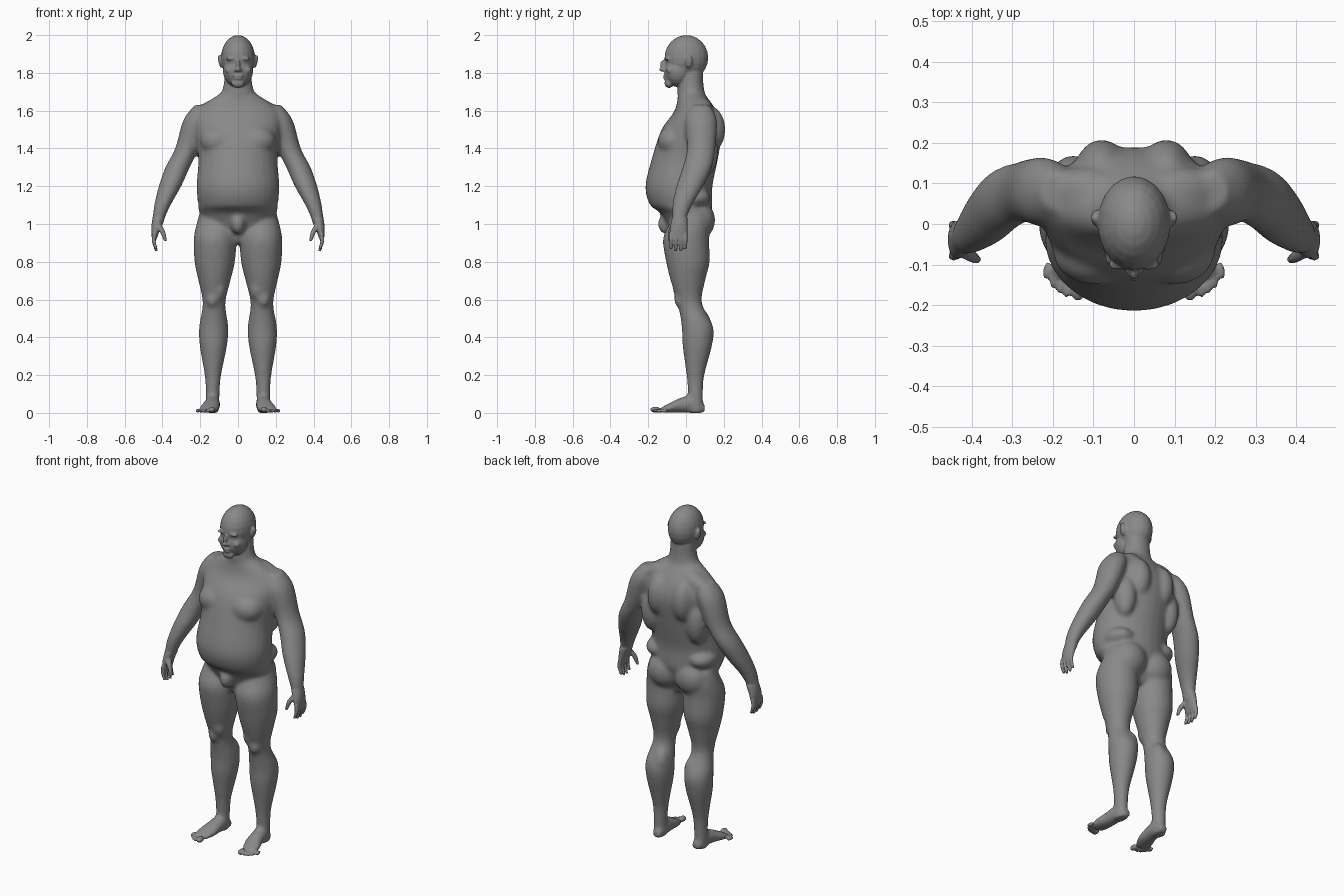
import bpy, bmesh, math
from mathutils import Vector, Matrix

cube = bpy.data.objects.get("Cube")
if cube:
    bpy.data.objects.remove(cube, do_unlink=True)

skin = bpy.data.materials.new("skin_grey")
skin.use_nodes = True
tone = (.25, .25, .25, 1)
skin.diffuse_color = tone
skin.node_tree.nodes["Principled BSDF"].inputs["Base Color"].default_value = tone

SIDES = (1, -1)
X, Y, Z = Matrix.Identity(3)

# One unit ball, copied for every rounded bulge
sphere = bmesh.new()
bmesh.ops.create_uvsphere(sphere, u_segments=20, v_segments=12, radius=1)
ball = bpy.data.meshes.new("ball")
sphere.to_mesh(ball)
sphere.free()


def spline(rows, steps=4):
    """Smoothly interpolate between rows of numbers."""
    result = []
    for i in range(len(rows) - 1):
        before, start = rows[max(i - 1, 0)], rows[i]
        end, after = rows[i + 1], rows[min(i + 2, len(rows) - 1)]
        for k in range(steps):
            t = k / steps
            # Hermite weights with central-difference tangents
            blend = t * t * (3 - 2 * t)
            leave, arrive = t * (1 - t) ** 2 / 2, t * t * (t - 1) / 2
            result.append([q + (r - q) * blend + (r - p) * leave + (s - q) * arrive
                           for p, q, r, s in zip(before, start, end, after)])
    return result + [rows[-1]]


def loft(target, rows, side=1, second_axis=Y, count=28):
    """Skin oval rings: x, y, z, radius along X, radius along the second axis."""
    rings = []
    for x, y, z, width, depth in spline(rows):
        ring = []
        for k in range(count):
            angle = math.tau * k / count
            point = Vector((x, y, z)) + X * width * math.cos(angle) + second_axis * depth * math.sin(angle)
            ring.append(target.verts.new((point.x * side, point.y, point.z)))
        rings.append(ring)
    for lower, upper in zip(rings, rings[1:]):
        for k in range(count):
            target.faces.new((lower[k - 1], lower[k], upper[k], upper[k - 1]))
    target.faces.new(rings[0])
    target.faces.new(rings[-1])


def blob(target, place, size, side=1, turn=0, axis="Y"):
    """Add an ellipsoid, optionally turned about one axis."""
    matrix = Matrix.Translation(place) @ Matrix.Rotation(turn, 4, axis) @ Matrix.Diagonal((*size, 1))
    mirror = Matrix.Diagonal((side, 1, 1, 1))
    shape = ball.copy()
    shape.transform(mirror @ matrix)
    target.from_mesh(shape)
    bpy.data.meshes.remove(shape)


def fuse(source, name, voxel, passes):
    """Merge all overlapping pieces into one smooth skin."""
    bmesh.ops.recalc_face_normals(source, faces=source.faces)
    mesh = bpy.data.meshes.new(name)
    source.to_mesh(mesh)
    source.free()
    helper = bpy.data.objects.new(name, mesh)
    bpy.context.collection.objects.link(helper)
    remesh = helper.modifiers.new("fuse", "REMESH")
    remesh.mode = "VOXEL"
    remesh.voxel_size = voxel
    soften = helper.modifiers.new("soften", "SMOOTH")
    soften.factor = .5
    soften.iterations = passes
    depsgraph = bpy.context.evaluated_depsgraph_get()
    baked = bpy.data.meshes.new_from_object(helper.evaluated_get(depsgraph))
    bpy.data.objects.remove(helper, do_unlink=True)
    return baked


core = bmesh.new()

# Torso: height, half width, front, back
torso = [(1.7, .08, -.04, .09), (1.6, .22, -.06, .16), (1.5, .23, -.13, .19), (1.35, .21, -.18, .17),
         (1.2, .22, -.215, .14), (1.1, .21, -.19, .14), (1.05, .2, -.13, .13), (.9, .1, -.06, .07)]
loft(core, [(0, (front + back) / 2, z, width, (back - front) / 2) for z, width, front, back in torso])

# Neck
loft(core, [(0, .03, 1.82, .07, .06), (0, .025, 1.72, .08, .07), (0, .04, 1.62, .12, .08)])

# Arm: x, y, z, half width
arm = [(.19, .08, 1.63, .04), (.22, .08, 1.55, .07), (.27, .08, 1.4, .063), (.32, .06, 1.3, .065),
       (.36, .02, 1.2, .06), (.4, -.02, 1.1, .044), (.42, -.035, 1.03, .033), (.43, -.04, .98, .03)]

# Leg: y, z, half width
leg = [(.03, 1.07, .08), (.02, 1, .1), (0, .92, .113), (.01, .8, .107), (.01, .7, .085), (.02, .58, .06),
       (.06, .46, .077), (.06, .36, .073), (.05, .2, .044), (.05, .1, .037), (.05, 0, .036)]

# Foot: x, y, half width, half height
foot = [(.13, .1, .025, .022), (.134, .03, .04, .045), (.14, -.03, .044, .04),
        (.15, -.08, .053, .028), (.165, -.14, .047, .012)]

for side in SIDES:
    loft(core, [(x, y, z, width, width * 1.2) for x, y, z, width in arm], side)
    loft(core, [(.136 - .016 * z, y, z, width, width * 1.08) for y, z, width in leg], side)
    loft(core, [(x, y, height, width, height) for x, y, width, height in foot], side, Z)
    blob(core, (.09, .07, 1.02), (.1, .085, .1), side)               # buttock
    blob(core, (.1, -.07, 1.44), (.1, .08, .08), side)               # chest
    blob(core, (.08, .115, 1.5), (.07, .095, .13), side)             # shoulder blade
    blob(core, (.15, .1, 1.38), (.06, .07, .13), side)               # side of back
    blob(core, (.14, .03, 1.14), (.08, .1, .055), side)              # flank roll
    blob(core, (.13, .08, 1.61), (.1, .06, .05), side, .45)          # neck to shoulder
    blob(core, (.135, -.025, .6), (.036, .04, .045), side)           # kneecap
    blob(core, (.1, -.02, .66), (.04, .05, .07), side)               # inner thigh
    blob(core, (.1, .075, .46), (.045, .06, .09), side)              # inner calf
blob(core, (0, -.105, 1), (.037, .045, .055))                        # groin

body = bmesh.new()

# Head and middle of the face
blob(body, (0, .002, 1.88), (.09, .116, .12))                        # skull
blob(body, (0, -.04, 1.81), (.08, .075, .085))                       # jaw
blob(body, (0, -.09, 1.745), (.035, .024, .025))                     # chin
blob(body, (0, -.115, 1.835), (.012, .02, .035), 1, .35, "X")        # nose bridge
blob(body, (0, -.127, 1.818), (.013, .016, .012))                    # nose tip
blob(body, (0, -.11, 1.785), (.027, .012, .006))                     # upper lip
blob(body, (0, -.108, 1.77), (.023, .012, .006))                     # lower lip

for side in SIDES:
    # Sides of the face and ear
    blob(body, (.035, -.1, 1.876), (.03, .014, .008), side, .1)      # brow
    blob(body, (.045, -.085, 1.815), (.026, .02, .02), side)         # cheek
    blob(body, (.014, -.115, 1.815), (.008, .011, .008), side)       # nostril
    blob(body, (.094, .015, 1.86), (.01, .02, .035), side, .2)       # ear

    # Palm
    loft(body, [(.42, -.033, 1.03, .033, .042), (.434, -.038, .98, .025, .047),
                (.443, -.041, .92, .013, .047)], side)

    # Fingers
    for i in range(4):
        y = -.08 + .026 * i
        tip = .856 + .004 * (i - 1.5) ** 2
        loft(body, [(.443, y, .95, .011, .01), (.446, y, .91, .011, .01),
                    (.432, y, tip, .008, .008)], side, count=12)

    # Thumb
    loft(body, [(.425, -.06, 1, .017, .02), (.4, -.08, .96, .015, .015),
                (.384, -.088, .91, .008, .009)], side, count=12)

    # Toes
    blob(body, (.138, -.163, .017), (.018, .027, .016), side)
    for i in range(1, 5):
        blob(body, (.146 + .017 * i, .003 * i * i - .163, .011), (.01, .023, .01), side, .15, "Z")

body.from_mesh(fuse(core, "core", .011, 8))
mesh = fuse(body, "body", .006, 2)
mesh.materials.clear()
mesh.materials.append(skin)
mesh.shade_smooth()
bpy.context.collection.objects.link(bpy.data.objects.new("body", mesh))
